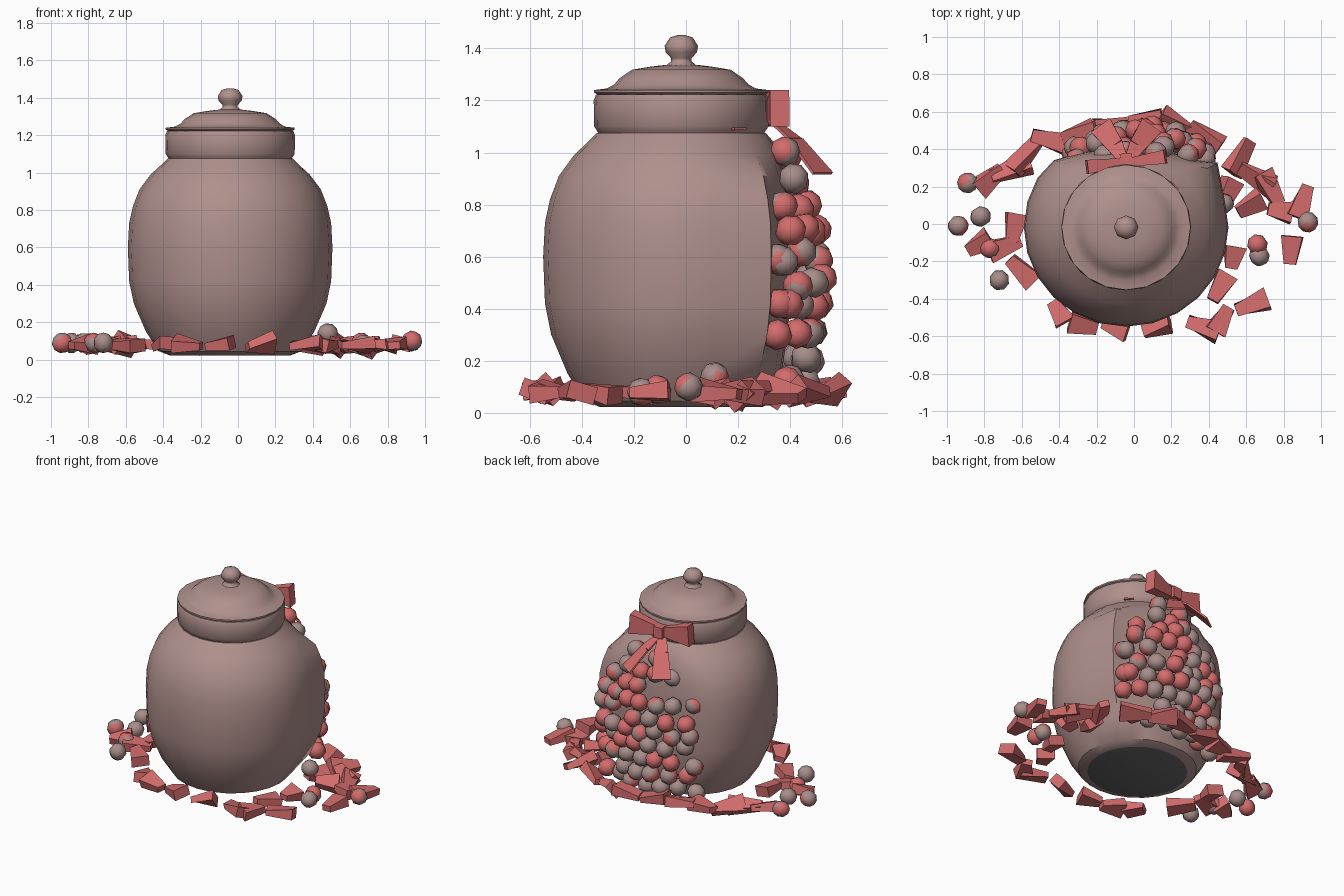
import bpy, bmesh, math, random
from mathutils import Vector, Matrix, Euler

if "Cube" in bpy.data.objects:
    bpy.data.objects.remove(bpy.data.objects["Cube"])

random.seed(7)
CX, CY = -0.042, -0.018         # jar axis
SY = 0.97                       # jar is slightly narrower front to back


def material(name, rgb):
    m = bpy.data.materials.new(name)
    m.diffuse_color = (*rgb, 1)
    m.use_nodes = True
    m.node_tree.nodes["Principled BSDF"].inputs["Base Color"].default_value = m.diffuse_color
    return m


CLAY = material("dusty_rose_clay", (0.43, 0.28, 0.262))
RED = material("candy_red", (0.65, 0.15, 0.15))
GREY = material("candy_grey", (0.39, 0.27, 0.255))
DARK = material("dark_base", (0.13, 0.13, 0.13))


def finish(bm, name, mats, smooth=None):
    bmesh.ops.recalc_face_normals(bm, faces=bm.faces)
    me = bpy.data.meshes.new(name)
    bm.to_mesh(me)
    bm.free()
    for m in mats:
        me.materials.append(m)
    ob = bpy.data.objects.new(name, me)
    bpy.context.collection.objects.link(ob)
    if smooth:
        bpy.ops.object.select_all(action='DESELECT')
        ob.select_set(True)
        bpy.context.view_layer.objects.active = ob
        bpy.ops.object.shade_smooth_by_angle(angle=math.radians(smooth))
    return ob


def lathe(profile, sides):
    """Revolve (radius, z) points about the jar axis, capping both ends."""
    bm = bmesh.new()
    rings = []
    for r, z in profile:
        rings.append([bm.verts.new((CX + r * math.cos(a), CY + SY * r * math.sin(a), z))
                      for a in (2 * math.pi * i / sides for i in range(sides))])
    for lo, hi in zip(rings, rings[1:]):
        for i in range(sides):
            j = (i + 1) % sides
            bm.faces.new((lo[i], lo[j], hi[j], hi[i]))
    bm.faces.new(rings[0][::-1])
    bm.faces.new(rings[-1])
    return bm


def taper(bm, p0, p1, size0, size1, up=(0, 0, 1), twist=0):
    """Add a tapered block from p0 to p1; sizes are (width, thickness)."""
    p0, p1 = Vector(p0), Vector(p1)
    d = (p1 - p0).normalized()
    side = d.cross(Vector(up)).normalized()
    ends = []
    for p, (w, h), t in ((p0, size0, 0), (p1, size1, twist)):
        s = Matrix.Rotation(t, 3, d) @ side
        top = s.cross(d)
        ends.append([bm.verts.new(p + s * i * w / 2 + top * k * h / 2)
                     for i, k in ((-1, -1), (1, -1), (1, 1), (-1, 1))])
    a, b = ends
    bm.faces.new(a[::-1])
    bm.faces.new(b)
    for i in range(4):
        j = (i + 1) % 4
        bm.faces.new((a[i], a[j], b[j], b[i]))


def candy(bm, p, cut, r=0.06):
    """Add a faceted ball; cut -1 is all red, 0 half and half, 1 all grey."""
    rot = Euler([random.uniform(0, 6.28) for _ in range(3)]).to_matrix().to_4x4()
    res = bmesh.ops.create_uvsphere(bm, u_segments=8, v_segments=5, radius=r,
                                    matrix=Matrix.Translation(p) @ rot)
    axis = Vector((random.uniform(-1, 1), random.uniform(-1, 1), random.uniform(-1, 1))).normalized()
    for f in {f for v in res["verts"] for f in v.link_faces}:
        f.material_index = 0 if (f.calc_center_median() - Vector(p)).dot(axis) > cut * r else 1


# Jar body, flattened at the back where the candies spill out
bm = lathe([(0.32, 0.022), (0.38, 0.045), (0.45, 0.15), (0.515, 0.3), (0.54, 0.42),
            (0.547, 0.6), (0.54, 0.73), (0.52, 0.82), (0.485, 0.91), (0.425, 0.99),
            (0.365, 1.045), (0.335, 1.075)], 24)
for v in bm.verts:
    ang = math.degrees(math.atan2((v.co.y - CY) / SY, v.co.x - CX))
    if 29 < ang < 31 and 0.1 < v.co.z < 0.95:      # flared broken corner
        v.co += Vector((0.015, 0.08, 0))
    if v.co.y > 0.33:
        v.co.y = 0.33 + 0.4 * (v.co.y - 0.33)
for f in bm.faces:
    if f.calc_center_median().z < 0.03:
        f.material_index = 1
finish(bm, "jar_body", [CLAY, DARK], 35)

# Neck band
finish(lathe([(0.32, 1.06), (0.335, 1.085), (0.345, 1.1), (0.347, 1.2), (0.338, 1.222)], 24),
       "jar_neck", [CLAY], 35)

# Lid with stepped dome
finish(lathe([(0.33, 1.222), (0.345, 1.23), (0.345, 1.24), (0.295, 1.246), (0.265, 1.262),
              (0.245, 1.285), (0.195, 1.318), (0.12, 1.33), (0.06, 1.337)], 20),
       "jar_lid", [CLAY], 35)

# Knob
finish(lathe([(0.06, 1.335), (0.04, 1.35), (0.04, 1.362), (0.062, 1.385), (0.066, 1.41),
              (0.045, 1.442), (0.015, 1.451)], 8),
       "lid_knob", [CLAY], 60)

# Bow: two loops, two hanging tails, a knot and a sliver of ribbon on the neck
bm = bmesh.new()
for s, tip_y in ((-1, 0.305), (1, 0.36)):
    taper(bm, (CX + s * 0.015, 0.33, 1.155), (CX + s * 0.21, tip_y, 1.17),
          (0.045, 0.06), (0.075, 0.14))
    mid = (CX + s * 0.06, 0.42, 1.05)
    taper(bm, (CX + s * 0.01, 0.335, 1.12), mid, (0.05, 0.012), (0.09, 0.012))
    taper(bm, mid, (CX + s * 0.135, 0.525, 0.92), (0.09, 0.012), (0.125, 0.012))
taper(bm, (CX - 0.032, 0.34, 1.155), (CX + 0.032, 0.345, 1.155), (0.07, 0.075), (0.07, 0.075))
taper(bm, (0.232, 0.18, 1.092), (0.192, 0.225, 1.092), (0.02, 0.01), (0.02, 0.01))
finish(bm, "ribbon_bow", [RED])

# Mound of candies heaped against the back, redder towards the top
bm = bmesh.new()
for row in range(10):
    z = 0.12 + row * 0.096
    half = 0.32 if z < 0.7 else 0.32 - 0.85 * (z - 0.7)
    y_mid = 0.51 - 0.45 * (z - 0.45) ** 2
    n = max(1, round(2 * half / 0.115))
    for i in range(n + 1):
        if random.random() < 0.12:
            continue
        dx = -half + 2 * half * i / n + (0.02 if row % 2 else -0.02)
        candy(bm, (0.025 + dx + random.uniform(-0.015, 0.015),
                   y_mid - 1.0 * dx * dx + random.uniform(-0.025, 0.02),
                   z + random.uniform(-0.02, 0.02)),
              random.choice((-1, -0.3, 0, 1) if z > 0.5 else (-1, 0, 0.3, 1, 1)))
# a few strays on the flank
for y, z, cut in ((0.35, 0.59, 0), (0.36, 0.42, -1), (0.35, 0.3, -1)):
    candy(bm, (0.38, y, z), cut)
finish(bm, "candy_mound", [RED, GREY], 50)

# Loose candies on the floor: x, y, z, colour cut
bm = bmesh.new()
for x, y, z, cut in ((-0.89, 0.22, 0.09, 0.3), (-0.82, 0.04, 0.09, 1), (-0.94, -0.01, 0.09, -0.3),
                     (-0.77, -0.13, 0.09, 0), (-0.72, -0.30, 0.09, 1), (0.66, -0.11, 0.09, -0.2),
                     (0.67, -0.17, 0.08, 0.5), (0.93, 0.01, 0.1, 0.5), (0.48, 0.11, 0.14, 0)):
    candy(bm, (x, y, z), cut, 0.056)
finish(bm, "loose_candies", [RED, GREY], 50)

# Crumpled wrappers scattered round the base: x, y, heading in degrees, length
WRAPPERS = ((-0.45, 0.45, -15, .2), (-0.58, 0.37, 230, .22), (-0.66, 0.29, 20, .22),
            (-0.77, 0.24, 220, .17), (-0.83, -0.11, 30, .14), (-0.69, -0.12, 200, .18),
            (-0.64, -0.02, 80, .15), (-0.6, -0.25, -45, .18), (-0.4, -0.47, -60, .13),
            (-0.27, -0.54, 165, .15), (-0.1, -0.55, -20, .14), (0.12, -0.55, 20, .15),
            (0.37, -0.55, 340, .18), (0.47, -0.51, 240, .15), (0.63, -0.43, 20, .18),
            (0.46, -0.34, 60, .16), (0.53, -0.18, 80, .12), (0.57, 0.36, 240, .2),
            (0.65, 0.25, -30, .2), (0.73, 0.19, 120, .19), (0.62, 0.1, 30, .15),
            (0.78, 0.07, -10, .13), (0.9, 0.12, 250, .18), (0.84, -0.14, 85, .15),
            (0.22, 0.54, 150, .18), (0.38, 0.47, -35, .2), (0.5, 0.16, 70, .16),
            (-0.3, 0.48, 15, .18), (-0.12, 0.52, 190, .18), (0.06, 0.55, 5, .18))
bm = bmesh.new()
for x, y, deg, length in WRAPPERS:
    a = math.radians(deg)
    d = Vector((math.cos(a), math.sin(a), random.uniform(-0.2, 0.2))) * length / 2
    c = Vector((x, y, 0.08))
    taper(bm, c - d, c + d, (0.065, 0.04), (0.115, 0.07),
          (random.uniform(-0.4, 0.4), random.uniform(-0.4, 0.4), 1), random.uniform(-0.6, 0.6))
finish(bm, "wrappers", [RED])
